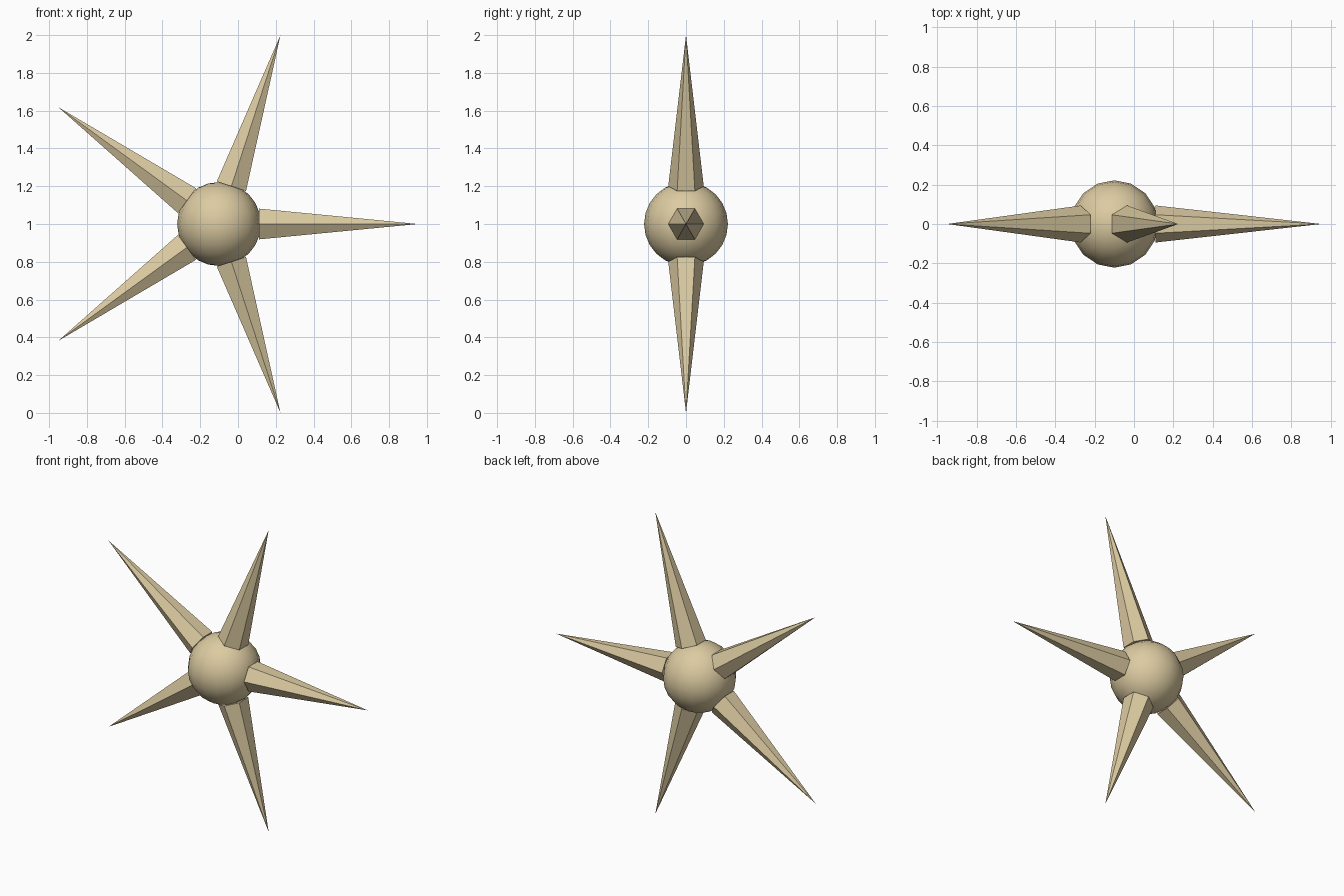
import bpy, math
from mathutils import Vector

if "Cube" in bpy.data.objects:
    bpy.data.objects.remove(bpy.data.objects["Cube"])

CENTRE = Vector((-0.1, 0, 1))
TIP = 1.0515      # distance from the centre to each spike tip
BASE = 0.21       # distance from the centre to each spike base

sand = bpy.data.materials.new("sand")
sand.diffuse_color = (0.72, 0.60, 0.36, 1)
sand.use_nodes = True
sand.node_tree.nodes["Principled BSDF"].inputs["Base Color"].default_value = sand.diffuse_color

# Smooth ball in the middle
bpy.ops.mesh.primitive_uv_sphere_add(segments=16, ring_count=12, radius=0.222, location=CENTRE)
ball = bpy.context.object
ball.name = "centre_ball"
ball.data.materials.append(sand)
bpy.ops.object.shade_smooth()

# Five flat six-sided spikes in the xz plane, with corners towards front and back
for i in range(5):
    a = math.radians(72 * i)
    direction = Vector((math.cos(a), 0, math.sin(a)))
    bpy.ops.mesh.primitive_cone_add(
        vertices=6, radius1=0.094, radius2=0, depth=TIP - BASE,
        location=CENTRE + direction * (TIP + BASE) / 2,
        rotation=(0, math.pi / 2 - a, 0))
    spike = bpy.context.object
    spike.name = f"spike_{i + 1}"
    spike.data.materials.append(sand)
    bpy.ops.object.shade_flat()
